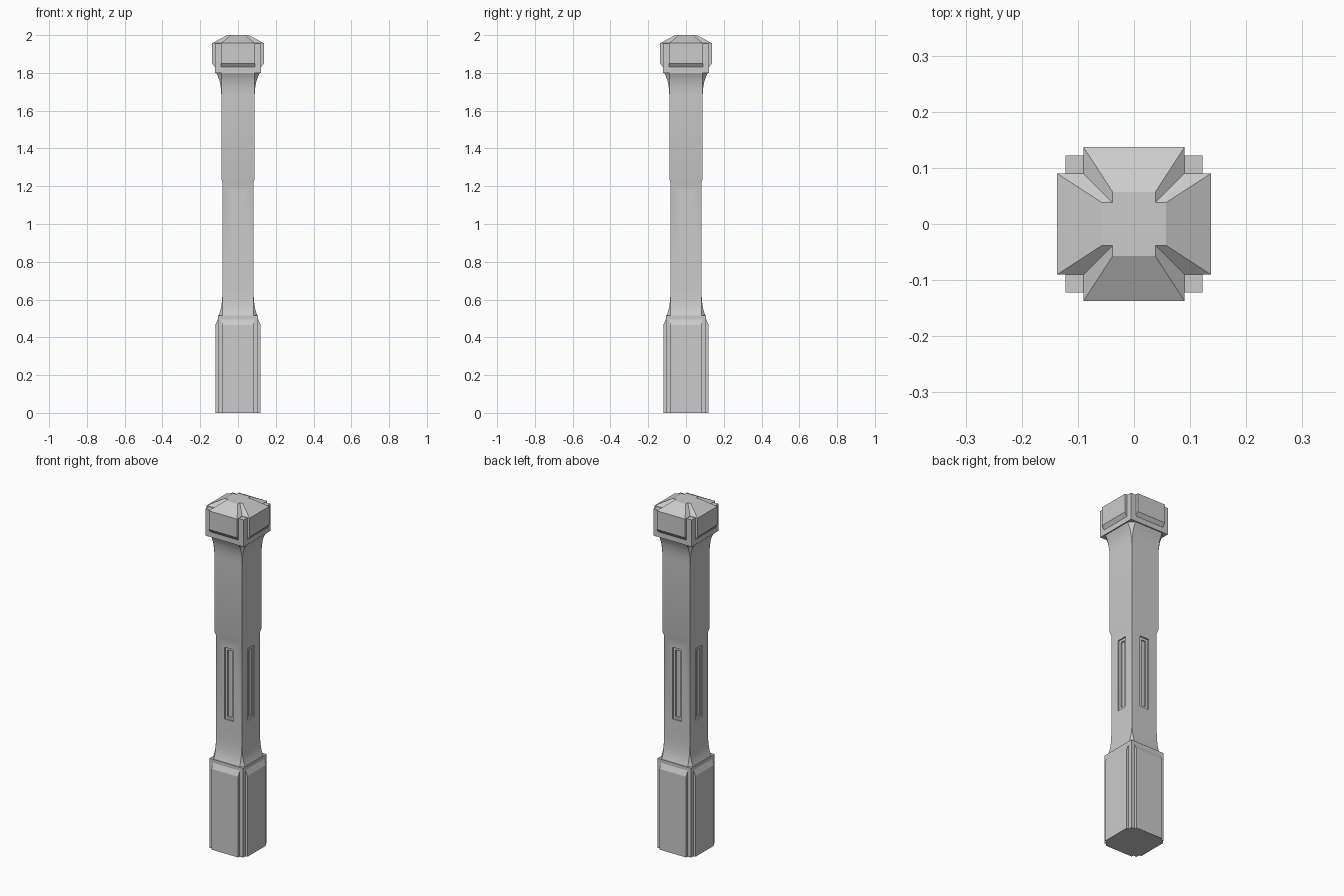
import bpy, bmesh, math

cube = bpy.data.objects.get("Cube")
if cube:
    bpy.data.objects.remove(cube, do_unlink=True)

grey = bpy.data.materials.new("stone_grey")
grey.use_nodes = True
grey.diffuse_color = (0.6, 0.6, 0.6, 1)
bsdf = next(n for n in grey.node_tree.nodes if n.type == 'BSDF_PRINCIPLED')
bsdf.inputs["Base Color"].default_value = grey.diffuse_color


def four_way(corner):
    """Repeat one corner's outline points around the z axis."""
    pts = list(corner)
    for _ in range(3):
        corner = [(-y, x) for x, y in corner]
        pts += corner
    return pts


def square(half):
    return four_way([(half, half)])


def octagon(half, flat):
    return four_way([(half, flat), (flat, half)])


def cross(half, flat):
    return four_way([(half, flat), (flat, flat), (flat, half)])


def loft(sections):
    """Join stacked outlines, given as (z, points), into a closed solid."""
    bm = bmesh.new()
    rings = [[bm.verts.new((x, y, z)) for x, y in pts] for z, pts in sections]
    n = len(rings[0])
    for low, high in zip(rings, rings[1:]):
        for i in range(n):
            j = (i + 1) % n
            bm.faces.new((low[i], low[j], high[j], high[i]))
    bm.faces.new(rings[0][::-1])
    bm.faces.new(rings[-1])
    bmesh.ops.remove_doubles(bm, verts=bm.verts, dist=0.0001)
    bmesh.ops.recalc_face_normals(bm, faces=bm.faces)
    return bm


def finish(name, bm, smooth=False):
    mesh = bpy.data.meshes.new(name)
    bm.to_mesh(mesh)
    bm.free()
    mesh.materials.append(grey)
    obj = bpy.data.objects.new(name, mesh)
    bpy.context.collection.objects.link(obj)
    if smooth:
        bpy.ops.object.select_all(action='DESELECT')
        obj.select_set(True)
        bpy.context.view_layer.objects.active = obj
        bpy.ops.object.shade_smooth_by_angle(angle=math.radians(25))


# Plinth core with four raised, chamfered panels
finish("plinth_core", loft([(0, square(0.107)), (0.515, square(0.107))]))
finish("plinth_panels", loft([(0, cross(0.12, 0.085)), (0.465, cross(0.12, 0.085)),
                              (0.495, cross(0.107, 0.085))]))

# Shaft flaring into plinth and head, with chamfers opening at the corners
lower, upper = 0.082, 0.088
slot_bottom, slot_top = 0.70, 1.22
profile = [(0.51, 0.105), (0.535, 0.095), (0.565, 0.088), (0.6, 0.084), (0.64, lower),
           (slot_bottom, lower), (slot_top, lower), (1.24, upper), (1.68, upper),
           (1.72, 0.091), (1.755, 0.097), (1.78, 0.106), (1.805, 0.118)]
shaft = loft([(z, octagon(h, lower if z <= slot_top else upper)) for z, h in profile])

# Stepped slot sunk into each side of the lower shaft
shaft.faces.ensure_lookup_table()
sides = [f for f in shaft.faces
         if slot_bottom < f.calc_center_median().z < slot_top]
for thickness, depth in [(0.0535, 0), (0.0004, -0.007), (0.0145, 0), (0.0004, -0.007)]:
    bmesh.ops.inset_individual(shaft, faces=sides, thickness=thickness, depth=depth,
                               use_even_offset=True)
finish("shaft", shaft, smooth=True)

# Head core with four raised panels rising to a notched, tapered top
finish("head_core", loft([(1.80, square(0.122)), (1.955, square(0.122))]))
finish("head_panels", loft([(1.83, cross(0.122, 0.09)), (1.85, cross(0.137, 0.09)),
                            (1.957, cross(0.137, 0.09)), (2.0, cross(0.057, 0.038))]))
